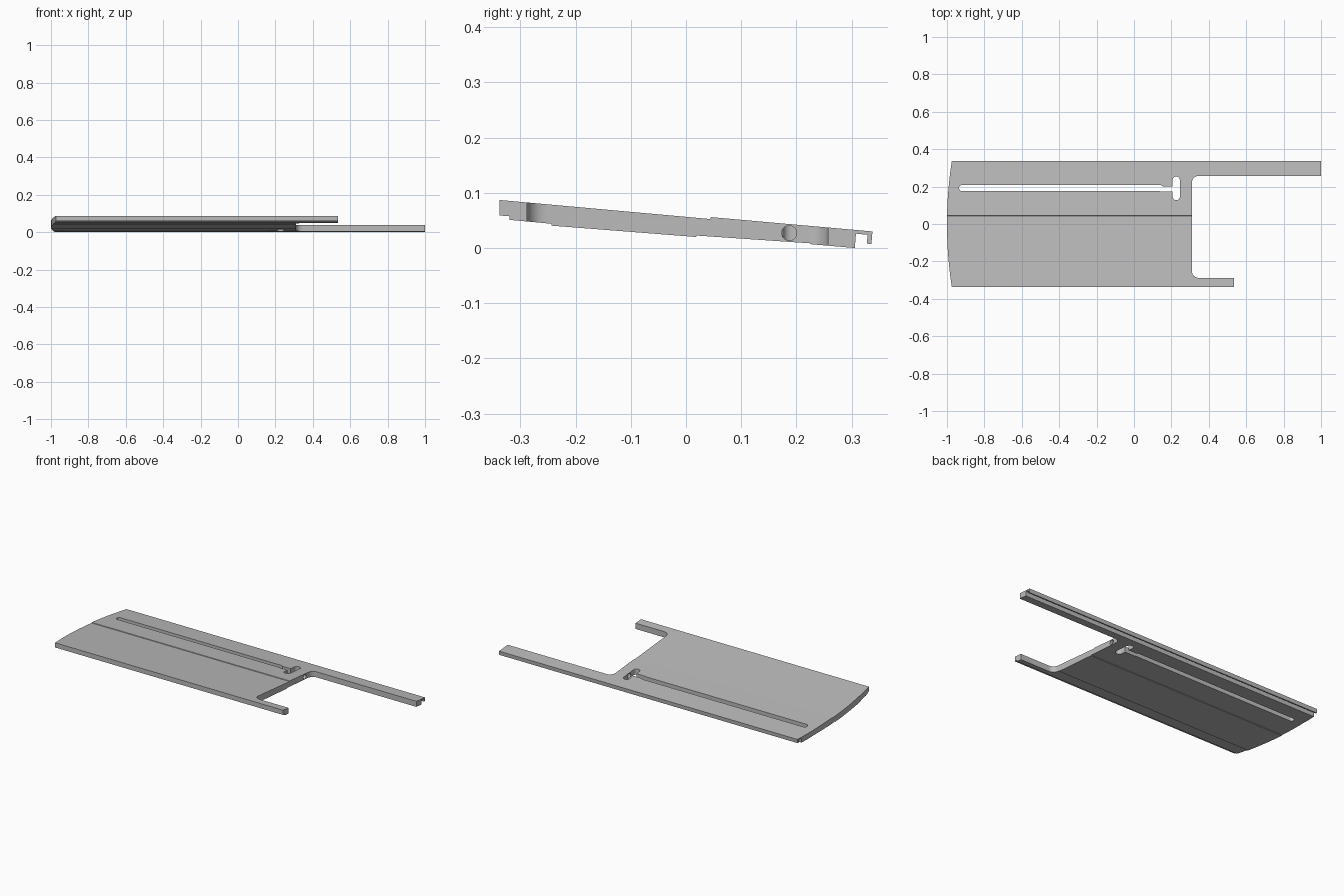
import bpy
import bmesh
from math import sin, cos, pi, sqrt

cube = bpy.data.objects.get("Cube")
if cube:
    bpy.data.objects.remove(cube, do_unlink=True)

grey = bpy.data.materials.new("light grey")
grey.use_nodes = True
colour = (0.5, 0.5, 0.5, 1)
grey.diffuse_color = colour
grey.node_tree.nodes["Principled BSDF"].inputs["Base Color"].default_value = colour


def prism(name, points, axis, start, end):
    """Extrude a closed profile: (y, z) points along x, or (x, y) points along z."""
    bm = bmesh.new()
    place = (lambda p: (start, *p)) if axis == "x" else (lambda p: (*p, start))
    face = bm.faces.new([bm.verts.new(place(p)) for p in points])
    moved = bmesh.ops.extrude_face_region(bm, geom=[face])["geom"]
    step = (end - start, 0, 0) if axis == "x" else (0, 0, end - start)
    bmesh.ops.translate(bm, vec=step, verts=[g for g in moved if isinstance(g, bmesh.types.BMVert)])
    bmesh.ops.recalc_face_normals(bm, faces=bm.faces)
    mesh = bpy.data.meshes.new(name)
    bm.to_mesh(mesh)
    bm.free()
    mesh.materials.append(grey)
    obj = bpy.data.objects.new(name, mesh)
    bpy.context.collection.objects.link(obj)
    return obj


def rounded_rect(x0, x1, y0, y1, r, steps=8):
    centres = [(x1 - r, y1 - r), (x0 + r, y1 - r), (x0 + r, y0 + r), (x1 - r, y0 + r)]
    return [(cx + r * cos(a), cy + r * sin(a))
            for q, (cx, cy) in enumerate(centres)
            for a in [(q + i / steps) * pi / 2 for i in range(steps + 1)]]


def rect(x0, x1, y0, y1):
    return [(x0, y0), (x1, y0), (x1, y1), (x0, y1)]


def combine(target, cutter, operation="DIFFERENCE"):
    """Apply a boolean and discard the cutter."""
    mod = target.modifiers.new("cut", "BOOLEAN")
    mod.operation = operation
    mod.solver = "EXACT"
    mod.object = cutter
    bpy.context.view_layer.objects.active = target
    bpy.ops.object.modifier_apply(modifier=mod.name)
    bpy.data.objects.remove(cutter, do_unlink=True)


# Tilted panel section with a shallow top step and a hooked rear edge
section = [(-.338, .088), (.044, .0535), (.045, .057), (.338, .031),
           (.336, .008), (.328, .009), (.329, .025), (.308, .027),
           (.306, .001), (.225, .008), (.225, .0095), (.02, .0235), (.018, .021),
           (-.244, .0415), (-.244, .045), (-.32, .052), (-.32, .0585), (-.338, .06)]
panel = prism("slotted_panel", section, "x", -1.1, 1)

# Bowed left end
radius = 2.2
ys = [-.36 + .72 * i / 24 for i in range(25)]
bow = [(radius - 1 - sqrt(radius ** 2 - y * y), y) for y in ys]
combine(panel, prism("bow", bow + [(1.2, .36), (1.2, -.36)], "z", -.1, .2), "INTERSECT")

# Opening between the arms, and the shorter front arm
combine(panel, prism("opening", rounded_rect(.31, 1.3, -.288, .257, .035), "z", -.1, .2))
combine(panel, prism("arm_end", rect(.535, 1.3, -.5, -.2), "z", -.1, .2))

# Long slot, its narrow neck and the cross slot
combine(panel, prism("long_slot", rounded_rect(-.935, .155, .176, .208, .015), "z", -.1, .2))
combine(panel, prism("slot_neck", rect(.14, .215, .173, .201), "z", -.1, .2))
combine(panel, prism("cross_slot", rounded_rect(.207, .245, .127, .254, .0185), "z", -.1, .2))

# Round bore from the opening into the cross slot
circle = [(.187 + .0135 * cos(2 * pi * i / 24), .028 + .0135 * sin(2 * pi * i / 24)) for i in range(24)]
combine(panel, prism("bore", circle, "x", .22, .35))

# Rest the panel on the ground
low = min(v.co.z for v in panel.data.vertices)
for v in panel.data.vertices:
    v.co.z -= low

bpy.ops.object.select_all(action="DESELECT")
panel.select_set(True)
bpy.context.view_layer.objects.active = panel
bpy.ops.object.shade_smooth_by_angle(angle=.5)
